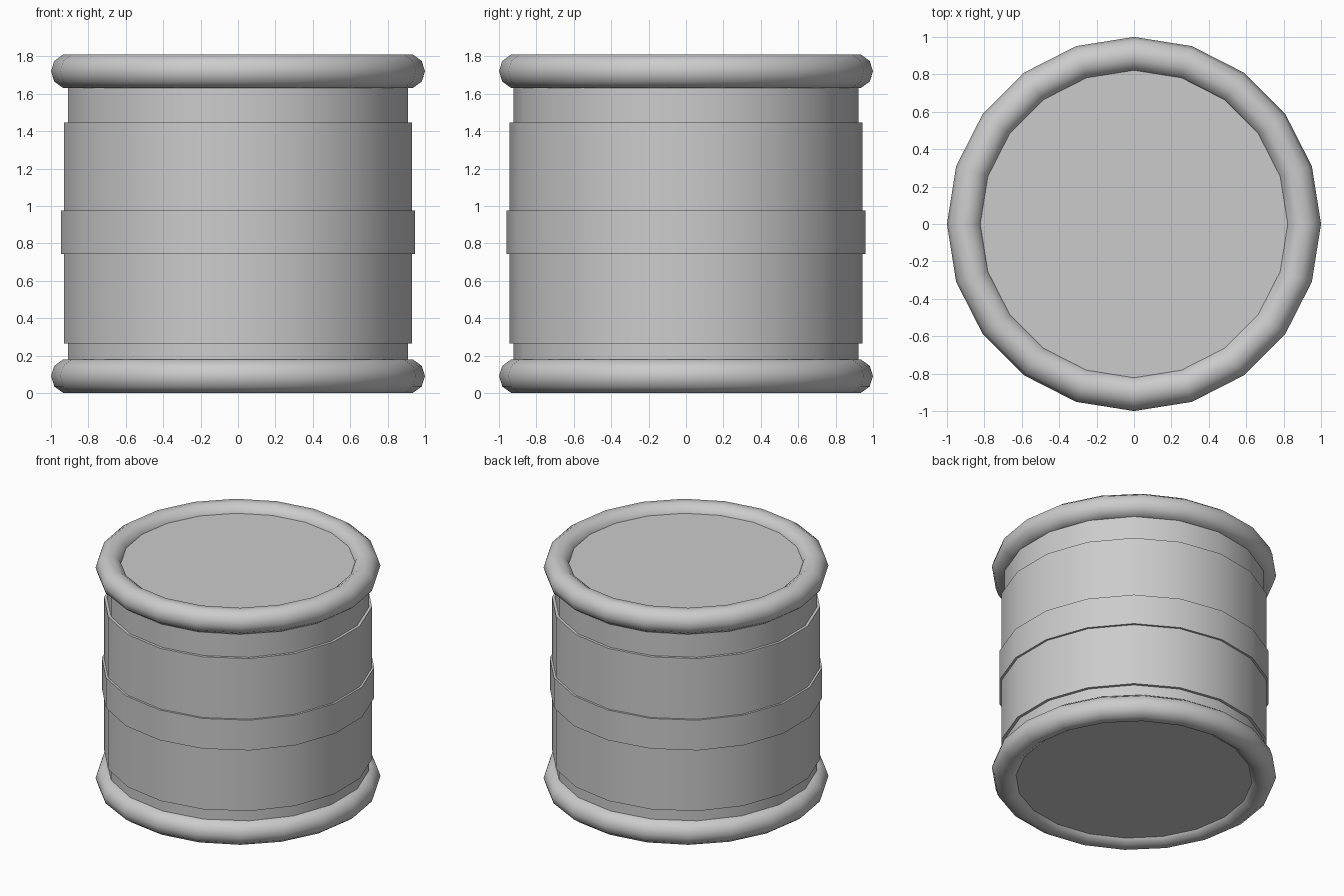
import bpy
import math

if "Cube" in bpy.data.objects:
    bpy.data.objects.remove(bpy.data.objects["Cube"])

# single neutral grey
grey = bpy.data.materials.new("plain grey")
grey.diffuse_color = (0.6, 0.6, 0.6, 1)
grey.use_nodes = True
grey.node_tree.nodes["Principled BSDF"].inputs["Base Color"].default_value = grey.diffuse_color


def finish(name):
    obj = bpy.context.object
    obj.name = name
    obj.data.materials.append(grey)
    bpy.ops.object.shade_smooth_by_angle(angle=math.radians(40))


def drum(name, radius, bottom, top):
    bpy.ops.mesh.primitive_cylinder_add(
        vertices=18, radius=radius, depth=top - bottom,
        location=(0, 0, (top + bottom) / 2))
    finish(name)


def ring(name, z):
    bpy.ops.mesh.primitive_torus_add(
        major_segments=20, minor_segments=10,
        major_radius=0.906, minor_radius=0.094, location=(0, 0, z))
    finish(name)


# body with recessed end caps, wide wrap and raised middle band
drum("drum_body", 0.923, 0.035, 1.75)
drum("wide_wrap", 0.944, 0.265, 1.446)
drum("middle_band", 0.96, 0.742, 0.976)

# rounded rims
ring("bottom_rim", 0.09)
ring("top_rim", 1.72)
